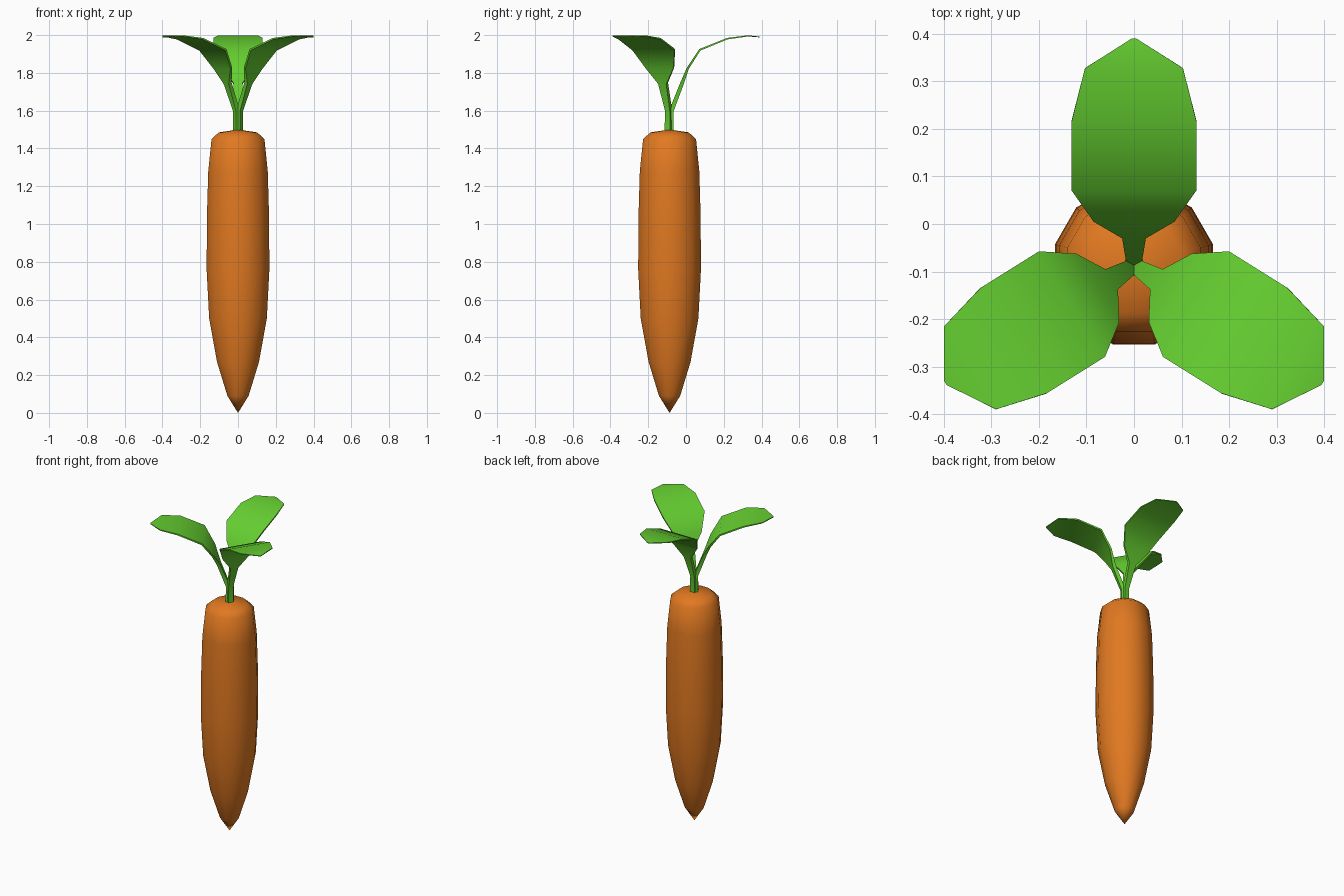
import bpy, bmesh, math
from mathutils import Vector, Matrix

if "Cube" in bpy.data.objects:
    bpy.data.objects.remove(bpy.data.objects["Cube"])

AXIS_Y = -0.087


def material(name, color):
    m = bpy.data.materials.new(name)
    m.diffuse_color = color
    m.use_nodes = True
    m.node_tree.nodes["Principled BSDF"].inputs["Base Color"].default_value = m.diffuse_color
    return m


def finish(name, bm, mat, angle):
    bmesh.ops.recalc_face_normals(bm, faces=bm.faces[:])
    me = bpy.data.meshes.new(name)
    bm.to_mesh(me)
    bm.free()
    me.materials.append(mat)
    ob = bpy.data.objects.new(name, me)
    bpy.context.collection.objects.link(ob)
    bpy.ops.object.select_all(action='DESELECT')
    ob.select_set(True)
    bpy.context.view_layer.objects.active = ob
    bpy.ops.object.shade_smooth_by_angle(angle=math.radians(angle))
    return ob


def loft(bm, rings):
    for a, b in zip(rings, rings[1:]):
        n = len(a)
        for i in range(n):
            j = (i + 1) % n
            bm.faces.new((a[i], a[j], b[j], b[i]))


orange = material("carrot_orange", (0.75, 0.19, 0.015, 1))
green = material("leaf_green", (0.13, 0.62, 0.03, 1))

# Root: 12-sided lathe, (radius, height) from tip to crown
PROFILE = [(0.058, 0.09), (0.115, 0.27), (0.158, 0.5), (0.172, 0.76), (0.17, 1.05),
           (0.163, 1.28), (0.145, 1.45), (0.105, 1.485)]
SIDES = 12
bm = bmesh.new()
rings = []
for r, z in PROFILE:
    angles = [2 * math.pi * (i + 0.5) / SIDES for i in range(SIDES)]
    rings.append([bm.verts.new((r * math.cos(a), AXIS_Y + r * math.sin(a), z)) for a in angles])
loft(bm, rings)
for ring, z in ((rings[0], 0.0), (rings[-1], 1.5)):
    pole = bm.verts.new((0, AXIS_Y, z))
    for i in range(SIDES):
        bm.faces.new((ring[i], ring[(i + 1) % SIDES], pole))
finish("carrot_root", bm, orange, 60)

# Leaf: (distance from axis, height, half width, half thickness) along stem and blade
LEAF = [(0.004, 1.48, 0.018, 0.018), (0.010, 1.60, 0.015, 0.012), (0.066, 1.745, 0.025, 0.010),
        (0.097, 1.825, 0.085, 0.006), (0.160, 1.922, 0.131, 0.005), (0.305, 1.981, 0.131, 0.004),
        (0.415, 1.996, 0.103, 0.003), (0.477, 1.990, 0.005, 0.002)]


def leaf(name, angle, scale):
    bm = bmesh.new()
    rings = []
    for k, (r, z, w, t) in enumerate(LEAF):
        p, q = LEAF[max(k - 1, 0)], LEAF[min(k + 1, len(LEAF) - 1)]
        d = Vector((0, q[0] - p[0], q[1] - p[1])).normalized()
        n = Vector((0, -d.z, d.y)) * t
        c = Vector((0, r * scale, z))
        side = Vector((w, 0, 0))
        rings.append([bm.verts.new(v) for v in (c - side - n, c + side - n, c + side + n, c - side + n)])
    loft(bm, rings)
    bm.faces.new(rings[0])
    bm.faces.new(rings[-1])
    bm.transform(Matrix.Translation((0, AXIS_Y, 0)) @ Matrix.Rotation(math.radians(angle), 4, 'Z'))
    finish(name, bm, green, 40)


leaf("leaf_back", 0, 1.0)
leaf("leaf_front_left", 122, 0.98)
leaf("leaf_front_right", -122, 0.98)
